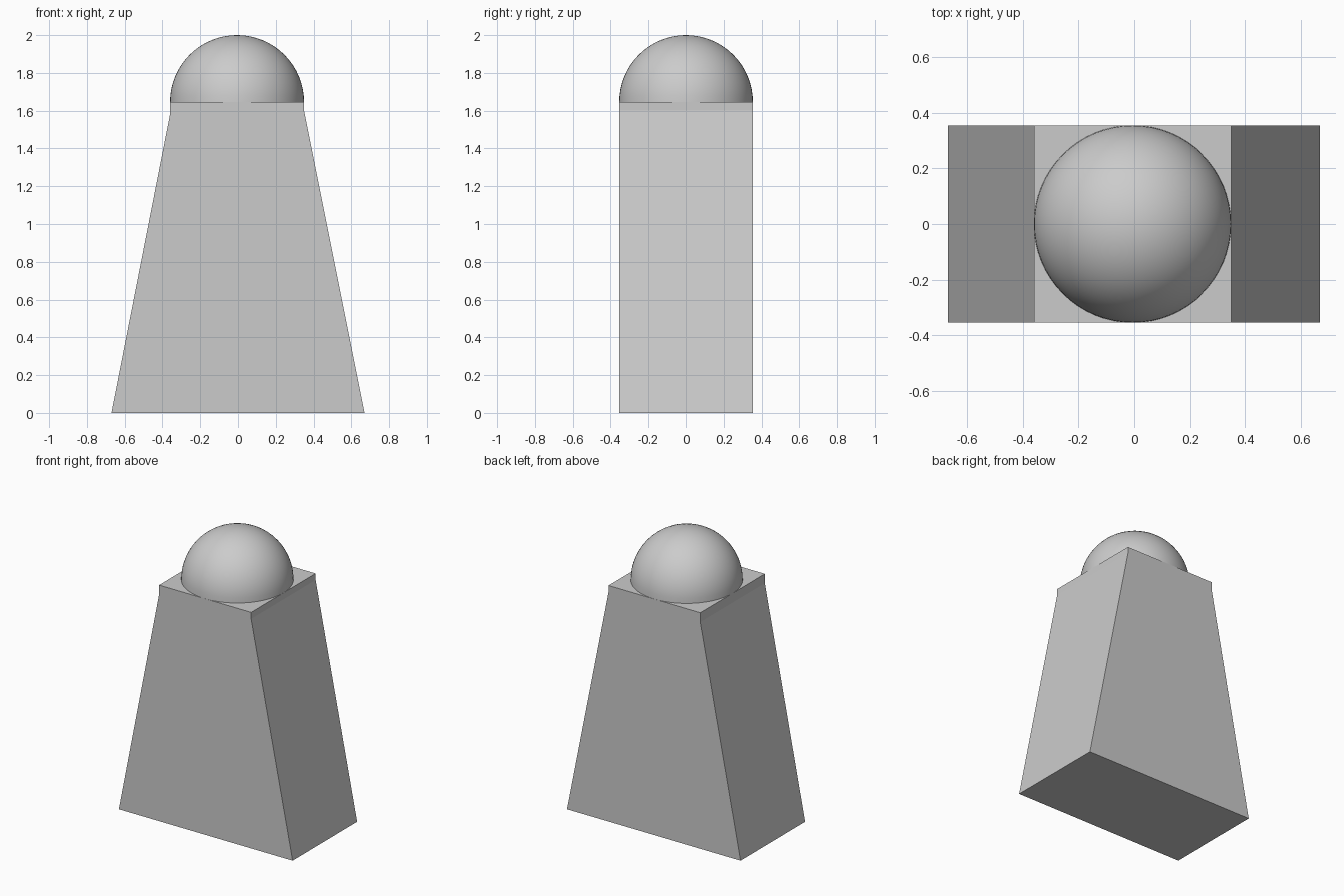
import bpy
import bmesh
from mathutils import Vector

default = bpy.data.objects.get("Cube")
if default:
    bpy.data.objects.remove(default, do_unlink=True)

# Single grey finish
grey = bpy.data.materials.new("plain_grey")
grey.use_nodes = True
colour = (0.6, 0.6, 0.6, 1)
grey.diffuse_color = colour
grey.node_tree.nodes["Principled BSDF"].inputs["Base Color"].default_value = colour

RADIUS = 0.355
TOP = 1.645
CENTRE_X = -0.005


def add_object(name, bm):
    bmesh.ops.recalc_face_normals(bm, faces=bm.faces)
    mesh = bpy.data.meshes.new(name)
    bm.to_mesh(mesh)
    bm.free()
    mesh.materials.append(grey)
    obj = bpy.data.objects.new(name, mesh)
    bpy.context.collection.objects.link(obj)
    return obj


# Tapered body: front profile with a short upright collar, extruded in depth
profile = [(-0.67, 0), (0.67, 0), (0.35, 1.6), (0.35, TOP), (-0.36, TOP), (-0.36, 1.58)]
bm = bmesh.new()
face = bm.faces.new([bm.verts.new((x, -RADIUS, z)) for x, z in profile])
extruded = bmesh.ops.extrude_face_region(bm, geom=[face], use_keep_orig=True)
back = [v for v in extruded["geom"] if isinstance(v, bmesh.types.BMVert)]
bmesh.ops.translate(bm, verts=back, vec=(0, 2 * RADIUS, 0))
add_object("tapered_body", bm)

# Dome: the upper half of a sphere, resting on the body
bm = bmesh.new()
bmesh.ops.create_uvsphere(bm, u_segments=64, v_segments=32, radius=RADIUS)
bmesh.ops.bisect_plane(bm, geom=bm.verts[:] + bm.edges[:] + bm.faces[:], dist=0.0001,
                       plane_co=Vector(), plane_no=(0, 0, 1), clear_inner=True)
for f in bm.faces:
    f.smooth = True
dome = add_object("dome", bm)
dome.location = (CENTRE_X, 0, TOP)
